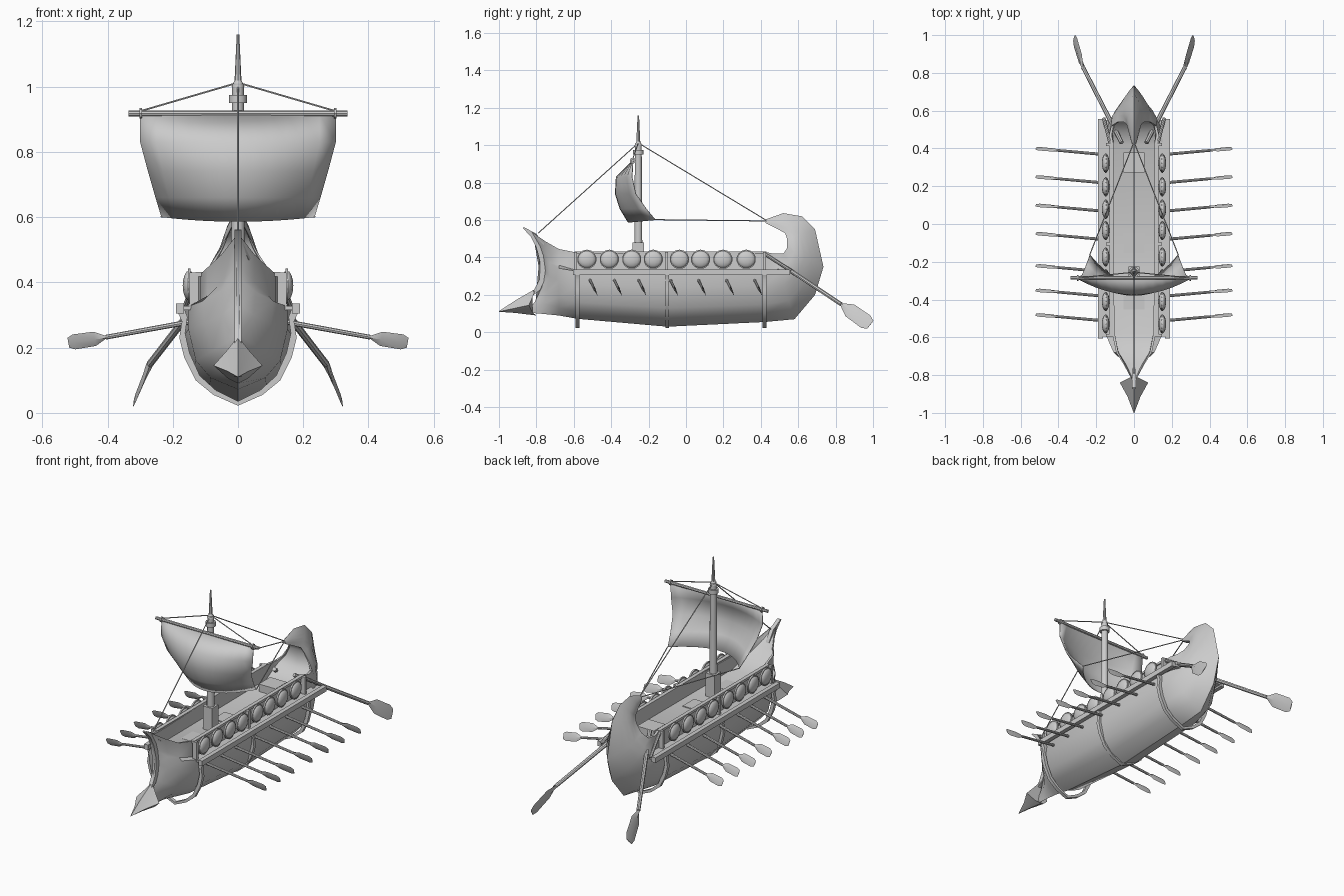
import bpy, bmesh, math
from mathutils import Vector, Matrix

if "Cube" in bpy.data.objects:
    bpy.data.objects.remove(bpy.data.objects["Cube"])

wood = bpy.data.materials.new("plain grey")
wood.diffuse_color = (0.6, 0.6, 0.6, 1)
wood.use_nodes = True
wood.node_tree.nodes["Principled BSDF"].inputs["Base Color"].default_value = wood.diffuse_color


def finish(name, bm, angle=35):
    bmesh.ops.remove_doubles(bm, verts=bm.verts, dist=0.0004)
    bmesh.ops.recalc_face_normals(bm, faces=bm.faces)
    me = bpy.data.meshes.new(name)
    bm.to_mesh(me)
    bm.free()
    ob = bpy.data.objects.new(name, me)
    bpy.context.collection.objects.link(ob)
    me.materials.append(wood)
    bpy.ops.object.select_all(action='DESELECT')
    ob.select_set(True)
    bpy.context.view_layer.objects.active = ob
    bpy.ops.object.shade_smooth_by_angle(angle=math.radians(angle))
    return ob


def tube(bm, p, q, r1, r2=None, n=8):
    p, q = Vector(p), Vector(q)
    d = q - p
    m = Matrix.Translation((p + q) / 2) @ d.to_track_quat('Z', 'Y').to_matrix().to_4x4()
    bmesh.ops.create_cone(bm, cap_ends=True, segments=n, radius1=r1,
                          radius2=r1 if r2 is None else r2, depth=d.length, matrix=m)


def box(bm, lo, hi):
    c = [(a + b) / 2 for a, b in zip(lo, hi)]
    s = [b - a for a, b in zip(lo, hi)]
    bmesh.ops.create_cube(bm, size=1, matrix=Matrix.Translation(c) @ Matrix.Diagonal((*s, 1)))


def loft(bm, rings, closed=True):
    rows = [[bm.verts.new(p) for p in r] for r in rings]
    n = len(rows[0])
    for a, b in zip(rows, rows[1:]):
        for i in range(n if closed else n - 1):
            j = (i + 1) % n
            bm.faces.new((a[i], a[j], b[j], b[i]))
    if closed:
        bm.faces.new(rows[0])
        bm.faces.new(rows[-1])


# Hull: sections run keel -> gunwale -> inner wall -> deck; they fan round into the stern curl
T_MID = [0, .10, .25, .52, .72, .73, 1, 1, .78, .78]
F_MID = [0, .55, .85, 1, 1, .76, .76, .67, .67, 0]
T_END = [0, .15, .32, .52, .70, .80, 1, 1, .96, .93]
F_END = [0, .28, .55, .82, .96, .98, 1, .9, .85, 0]
# keel y, keel z, top y, top z, half width, blend to end shape, stem curve
STATIONS = [
    (-.85, .105, -.83, .54, .008, 1, .085),
    (-.78, .10, -.75, .485, .055, .7, .035),
    (-.68, .09, -.68, .445, .11, .4, 0),
    (-.58, .072, -.58, .425, .152, 0, 0),
    (-.10, .03, -.10, .43, .165, 0, 0),
    (.42, .055, .42, .43, .16, 0, 0),
    (.58, .07, .47, .42, .15, .5, 0),
    (.69, .20, .52, .42, .12, 1, 0),
    (.735, .35, .54, .45, .088, 1, 0),
    (.69, .55, .54, .50, .055, 1, 0),
    (.62, .62, .53, .53, .04, 1, 0),
    (.52, .637, .475, .56, .025, 1, 0),
    (.43, .605, .425, .585, .012, 1, 0)]
rings = []
for ky, kz, ty, tz, w, s, b in STATIONS:
    half = []
    for tm, fm, te, fe in zip(T_MID, F_MID, T_END, F_END):
        t, f = tm + (te - tm) * s, fm + (fe - fm) * s
        half.append((w * f, ky + (ty - ky) * t + b * 4 * t * (1 - t), kz + (tz - kz) * t))
    rings.append(half + [(-x, y, z) for x, y, z in half[-2:0:-1]])
bm = bmesh.new()
loft(bm, rings)
finish("hull", bm, 40)

# Ram: pointed spearhead at the waterline
bm = bmesh.new()
base = [(0, -.80, .235), (.035, -.82, .19), (.075, -.84, .145), (.03, -.82, .105), (0, -.80, .09)]
base += [(-x, y, z) for x, y, z in base[3:0:-1]]
loft(bm, [base, [(x * .45, -.915, .115 + (z - .115) * .45) for x, y, z in base],
          [(x * .02, -1, .11 + (z - .11) * .02) for x, y, z in base]])
finish("ram", bm, 20)

# Stempost: curved strip with a forward horn
bm = bmesh.new()
post = [(-.86, .17, .02), (-.80, .22, .02), (-.765, .29, .018), (-.762, .38, .018),
        (-.78, .46, .02), (-.815, .52, .016), (-.87, .56, .004)]
loft(bm, [[(-.011, y - h, z - h * .4), (.011, y - h, z - h * .4),
           (.011, y + h, z + h * .4), (-.011, y + h, z + h * .4)] for y, z, h in post])
finish("stempost", bm)

# Outrigger platform, side beams, top rails and their posts
bm = bmesh.new()
for s in (-1, 1):
    for x0, x1, y0, y1, z0, z1 in ((.11, .18, -.595, .55, .315, .328),
                                   (.165, .19, -.605, .555, .305, .335),
                                   (.108, .13, -.595, .43, .418, .432)):
        box(bm, (min(s * x0, s * x1), y0, z0), (max(s * x0, s * x1), y1, z1))
    for y in (-.59, -.105, .42):
        box(bm, (s * .135 - .014, y - .008, .32), (s * .135 + .014, y + .008, .43))
    tube(bm, (s * .125, .42, .42), (s * .16, .56, .33), .009)
finish("outrigger_rails", bm)

# Hull bands
bm = bmesh.new()
band = [(0, .022), (.075, .055), (.13, .10), (.165, .17), (.18, .23), (.172, .28), (.185, .31)]
for y in (-.58, -.10, .42):
    for s in (-1, 1):
        loft(bm, [[(s * x, y - .01, z), (s * x, y + .01, z),
                   (s * x * .9, y + .01, z + .014), (s * x * .9, y - .01, z + .014)]
                  for x, z in band])
finish("hull_bands", bm)

# Round shields
bm = bmesh.new()
for s in (-1, 1):
    for y in (-.53, -.41, -.29, -.175, -.035, .078, .197, .322):
        m = Matrix.Translation((s * .15, y, .39)) @ Matrix.Diagonal((.02, .05, .046, 1))
        bmesh.ops.create_uvsphere(bm, u_segments=14, v_segments=8, radius=1, matrix=m)
        tube(bm, (s * .145, y, .39), (s * .154, y, .39), .052, n=14)
finish("shields", bm)


# Oar: round shaft with a flat tapered blade
def oar(bm, root, neck, tip, wide, width, r):
    root, neck, tip, wide = map(Vector, (root, neck, tip, wide))
    tube(bm, root, neck, r, r * .9)
    d = tip - neck
    u = (wide - d * wide.dot(d) / d.dot(d)).normalized()
    n = d.cross(u).normalized()
    rs = []
    for t, k, h in ((0, .18, .9), (.3, .95, .6), (.85, 1, .4), (1, .65, .2)):
        c = neck + d * t
        a, b = u * width * k, n * r * h
        rs.append([c + a, c + b, c - a, c - b])
    loft(bm, rs)


bm = bmesh.new()
for s in (-1, 1):
    for y in (-.48, -.35, -.22, -.05, .10, .25, .40):
        oar(bm, (s * .13, y - .035, .282), (s * .405, y - .01, .232),
            (s * .52, y, .215), (0, -.4, 1), .025, .008)
finish("rowing_oars", bm)

bm = bmesh.new()
for s in (-1, 1):
    oar(bm, (s * .065, .43, .415), (s * .27, .83, .15), (s * .317, .985, .04),
        (-s * .2, .5, .8), .042, .012)
finish("steering_oars", bm)

# Deck hatches and stern bench
bm = bmesh.new()
for y, h in ((-.10, .347), (-.40, .347), (.325, .39)):
    box(bm, (-.055, y - .053, .32), (.055, y + .053, h))
finish("deck_hatches", bm)

# Mast with foot, collars and spire
bm = bmesh.new()
MY = -.255
box(bm, (-.03, MY - .03, .33), (.03, MY + .03, .48))
tube(bm, (0, MY, .34), (0, MY, 1.01), .022, .018, 12)
tube(bm, (0, MY, .95), (0, MY, .975), .028, n=12)
tube(bm, (0, MY, 1.0), (0, MY, 1.02), .02, .01, 12)
tube(bm, (0, MY, 1.01), (0, MY, 1.16), .011, .004)
finish("mast", bm)

# Yard
bm = bmesh.new()
YY = -.285
tube(bm, (-.335, YY, .918), (.335, YY, .918), .009)
for s in (-1, 1):
    tube(bm, (s * .294, YY, .918), (s * .302, YY, .918), .016)
finish("yard", bm)

# Billowing sail: rows give z, half width, edge y, centre y
bm = bmesh.new()
rows = [(.915, .30, -.285, -.29), (.83, .30, -.29, -.375), (.74, .276, -.27, -.38),
        (.66, .253, -.215, -.355), (.60, .235, -.165, -.31)]
N = 12
grid = []
for k, (z, w, ye, yc) in enumerate(rows):
    us = [-1 + 2 * i / N for i in range(N + 1)]
    grid.append([(w * u, yc + (ye - yc) * u * u, z - .014 * (k == 4) * (1 - u * u)) for u in us])
loft(bm, grid, closed=False)
sail = finish("sail", bm, 60)
sail.modifiers.new("cloth", 'SOLIDIFY').thickness = .004

# Rigging
bm = bmesh.new()
top, stern = (0, MY, 1.012), (0, .435, .595)
lines = [(top, stern), (top, (0, -.79, .53))]
for s in (-1, 1):
    lines += [(top, (s * .298, YY, .925)), ((s * .235, -.165, .602), stern)]
for a, b in lines:
    tube(bm, a, b, .003, n=5)
finish("rigging", bm)
